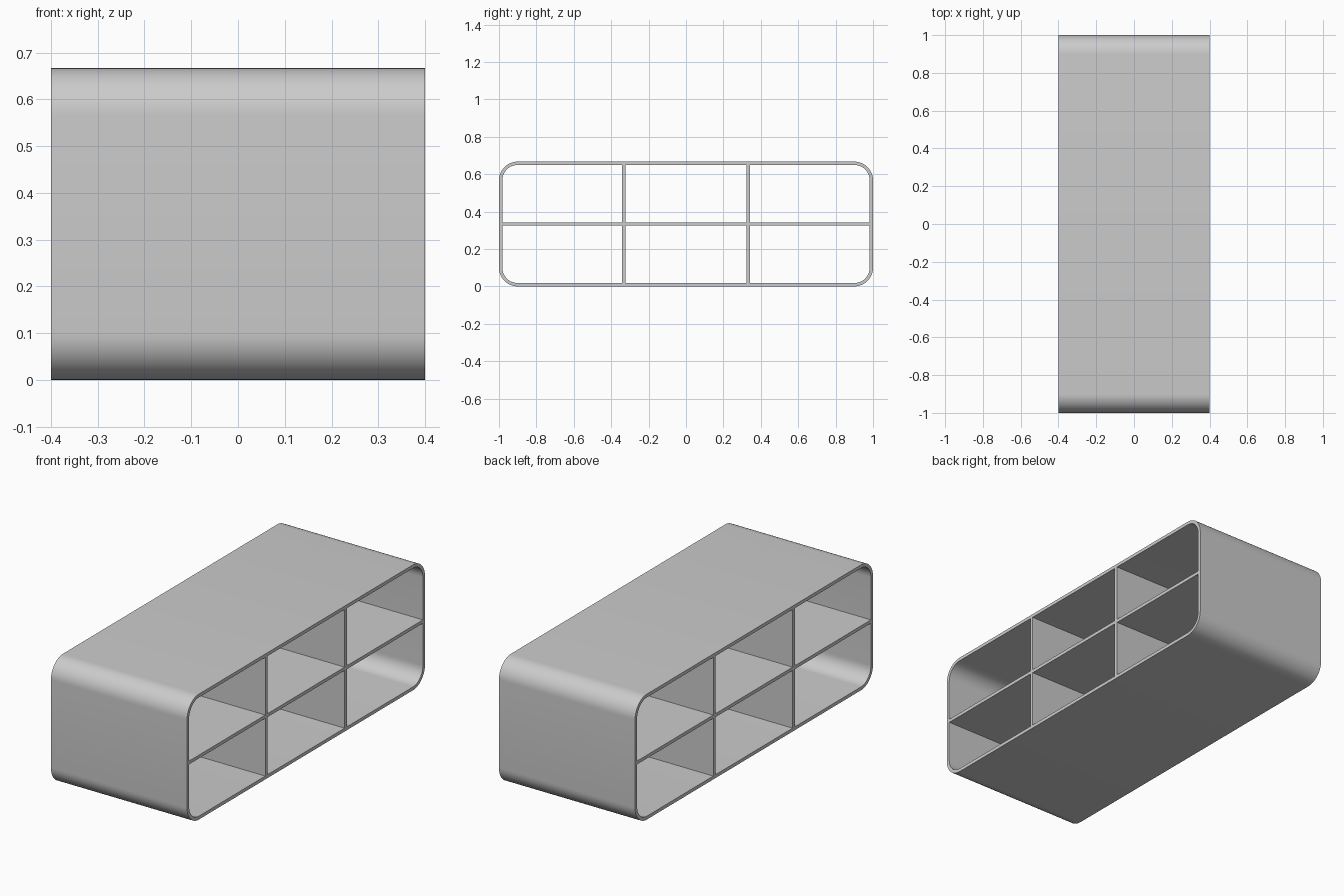
import bpy
import bmesh
import math

DEPTH, LENGTH, HEIGHT = 0.8, 2.0, 0.667
WALL, RADIUS, STEPS = 0.018, 0.1, 12

cube = bpy.data.objects.get("Cube")
if cube:
    bpy.data.objects.remove(cube, do_unlink=True)

grey = bpy.data.materials.new("light_grey")
grey.use_nodes = True
colour = (0.6, 0.6, 0.6, 1)
grey.diffuse_color = colour
grey.node_tree.nodes["Principled BSDF"].inputs["Base Color"].default_value = colour


def add_object(name, bm):
    bmesh.ops.recalc_face_normals(bm, faces=bm.faces)
    mesh = bpy.data.meshes.new(name)
    bm.to_mesh(mesh)
    bm.free()
    mesh.materials.append(grey)
    obj = bpy.data.objects.new(name, mesh)
    bpy.context.collection.objects.link(obj)
    return obj


def rounded_loop(bm, x, inset):
    """Rounded rectangle in the y-z plane, shrunk by inset."""
    r = RADIUS - inset
    cy, cz = LENGTH / 2 - RADIUS, HEIGHT / 2 - RADIUS
    verts = []
    for corner, (sy, sz) in enumerate([(1, 1), (-1, 1), (-1, -1), (1, -1)]):
        for i in range(STEPS + 1):
            a = math.pi / 2 * (corner + i / STEPS)
            verts.append(bm.verts.new((x, sy * cy + r * math.cos(a),
                                       HEIGHT / 2 + sz * cz + r * math.sin(a))))
    return verts


def board(name, size, centre):
    bm = bmesh.new()
    bmesh.ops.create_cube(bm, size=1)
    bmesh.ops.scale(bm, vec=size, verts=bm.verts)
    bmesh.ops.translate(bm, vec=centre, verts=bm.verts)
    return add_object(name, bm)


# Rounded outer shell, open at both sides
bm = bmesh.new()
half = DEPTH / 2
loops = [rounded_loop(bm, x, inset) for x, inset in
         [(-half, 0), (half, 0), (half, WALL), (-half, WALL)]]
for a, b in zip(loops, loops[1:] + loops[:1]):
    for i in range(len(a)):
        j = (i + 1) % len(a)
        bm.faces.new((a[i], a[j], b[j], b[i]))
shell = add_object("outer_shell", bm)
bpy.ops.object.select_all(action="DESELECT")
shell.select_set(True)
bpy.context.view_layer.objects.active = shell
bpy.ops.object.shade_smooth_by_angle(angle=math.radians(30))

# Middle shelf
board("middle_shelf", (DEPTH, LENGTH - 2 * WALL, WALL), (0, 0, HEIGHT / 2))

# Upright dividers, above and below the shelf
tall = (HEIGHT - 3 * WALL) / 2
for side, y in (("front", -LENGTH / 6), ("back", LENGTH / 6)):
    for level, s in (("lower", -1), ("upper", 1)):
        board(f"{level}_{side}_divider", (DEPTH, WALL, tall),
              (0, y, HEIGHT / 2 + s * (WALL + tall) / 2))
